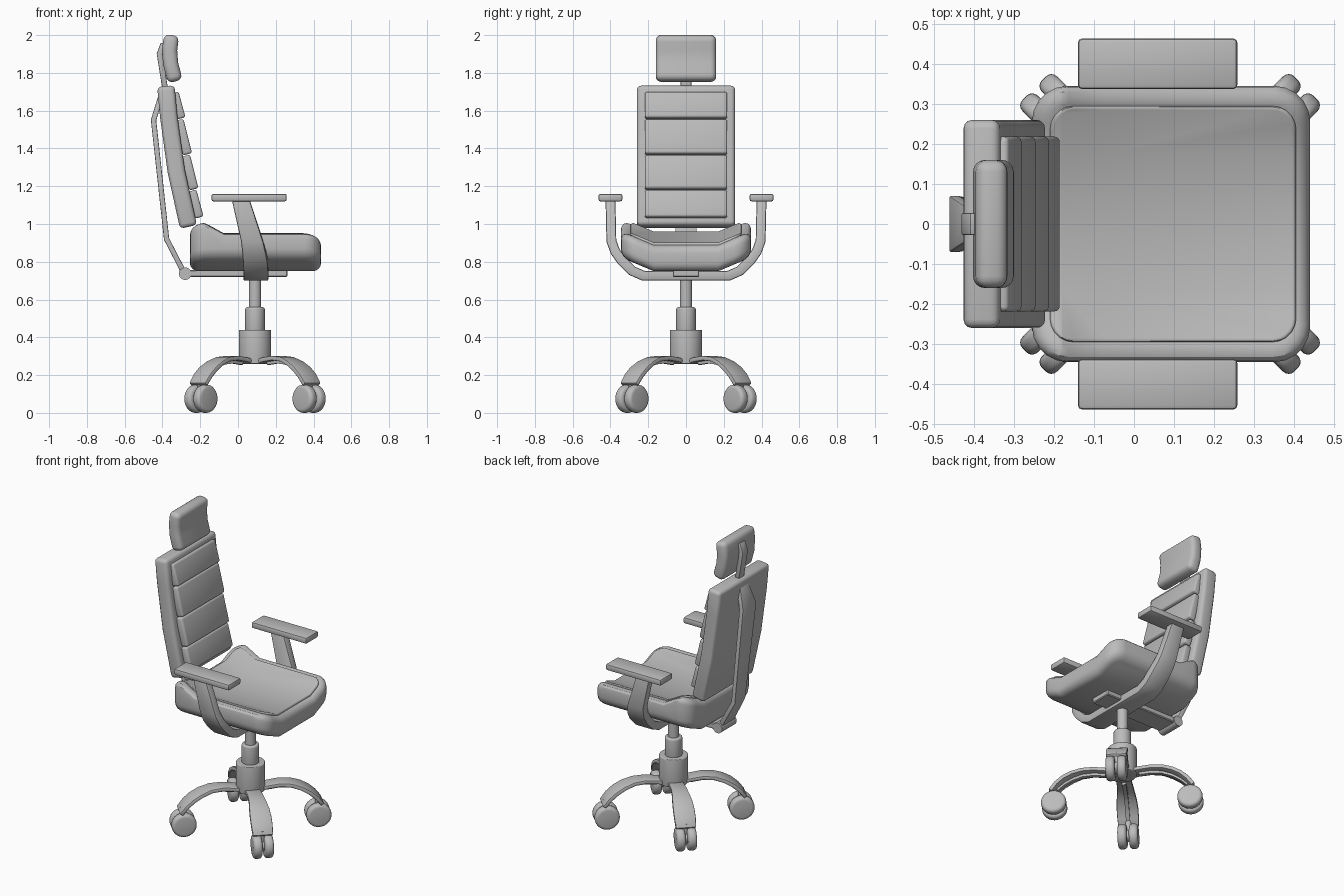
import bpy, bmesh, math
from mathutils import Vector, Matrix

if "Cube" in bpy.data.objects:
    bpy.data.objects.remove(bpy.data.objects["Cube"], do_unlink=True)

GREY = (0.5, 0.5, 0.5, 1)
grey = bpy.data.materials.new("plain_grey")
grey.use_nodes = True
grey.diffuse_color = GREY
grey.node_tree.nodes["Principled BSDF"].inputs["Base Color"].default_value = GREY

Y = Vector((0, 1, 0))
CX = 0.09          # x of the column and base


def round_edges(bm, size, segments=3, angle=35):
    edges = [e for e in bm.edges
             if len(e.link_faces) == 2 and e.calc_face_angle(0) > math.radians(angle)]
    bmesh.ops.bevel(bm, geom=edges, offset=size, segments=segments, profile=0.5,
                    affect='EDGES', clamp_overlap=True)


def finish(name, bm):
    bmesh.ops.recalc_face_normals(bm, faces=bm.faces)
    mesh = bpy.data.meshes.new(name)
    bm.to_mesh(mesh)
    bm.free()
    mesh.materials.append(grey)
    ob = bpy.data.objects.new(name, mesh)
    bpy.context.collection.objects.link(ob)
    bpy.ops.object.select_all(action='DESELECT')
    ob.select_set(True)
    bpy.context.view_layer.objects.active = ob
    bpy.ops.object.shade_smooth_by_angle(angle=math.radians(30))
    return ob


def ribbon(name, path, halves, thick, axis=Y, bevel=0.01, segments=2):
    """Rectangular bar swept along a planar path; axis is its width direction."""
    pts = [Vector(p) for p in path]
    n = len(pts)
    halves = halves if isinstance(halves, list) else [halves] * n
    bm = bmesh.new()
    rings = []
    for i, p in enumerate(pts):
        before = (p - pts[i - 1]).normalized() if i else None
        after = (pts[i + 1] - p).normalized() if i < n - 1 else None
        t = ((before or after) + (after or before)).normalized()
        nrm = t.cross(axis).normalized() * thick / 2
        if before and after:
            nrm /= t.dot(after)
        w = axis * halves[i]
        rings.append([bm.verts.new(p + v) for v in (w + nrm, w - nrm, -w - nrm, -w + nrm)])
    for a, b in zip(rings, rings[1:]):
        for k in range(4):
            bm.faces.new((a[k], a[(k + 1) % 4], b[(k + 1) % 4], b[k]))
    bm.faces.new(rings[0])
    bm.faces.new(rings[-1])
    bmesh.ops.recalc_face_normals(bm, faces=bm.faces)
    if bevel:
        round_edges(bm, bevel, segments)
    return finish(name, bm)


def box(lo, hi):
    lo, hi = Vector(lo), Vector(hi)
    bm = bmesh.new()
    bmesh.ops.create_cube(bm, size=1, matrix=Matrix.Translation((lo + hi) / 2)
                          @ Matrix.Diagonal((*(hi - lo), 1)))
    return bm


def cylinder(name, centre, r, depth, axis=(0, 0, 1), bevel=0.0):
    bm = bmesh.new()
    turn = Vector((0, 0, 1)).rotation_difference(Vector(axis)).to_matrix().to_4x4()
    bmesh.ops.create_cone(bm, cap_ends=True, segments=32, radius1=r, radius2=r, depth=depth,
                          matrix=Matrix.Translation(centre) @ turn)
    if bevel:
        round_edges(bm, bevel, 4, 50)
    return finish(name, bm)


def cushion(name, lo, hi, corner, edge):
    """Rounded slab, folded up at both sides and at the back."""
    bm = box(lo, hi)
    upright = [e for e in bm.edges if abs((e.verts[0].co - e.verts[1].co).z) > 0.001]
    bmesh.ops.bevel(bm, geom=upright, offset=corner, segments=5, profile=0.5, affect='EDGES')
    round_edges(bm, edge, 4, 50)
    for co, no in (((0, 0.17, 0), Y), ((0, -0.17, 0), Y), ((-0.075, 0, 0), (1, 0, 0)),
                   ((-0.18, 0, 0), (1, 0, 0))):
        bmesh.ops.bisect_plane(bm, geom=bm.verts[:] + bm.edges[:] + bm.faces[:],
                               plane_co=co, plane_no=no)
    for v in bm.verts:
        x, y, z = v.co
        v.co.z += max(0, abs(y) - 0.17) * 0.42
        if z > 0.82:
            v.co.z += min(max(0, -0.075 - x), 0.105) * 0.55
    return finish(name, bm)


# Seat
cushion("seat_body", (-0.255, -0.345, 0.75), (0.44, 0.345, 0.89), 0.09, 0.045)
cushion("seat_pad", (-0.21, -0.295, 0.87), (0.405, 0.295, 0.902), 0.06, 0.01)

# Backrest shell and its four front panels
ribbon("backrest_shell", [(-0.382, 0, 1.73), (-0.367, 0, 1.57), (-0.327, 0, 1.28), (-0.262, 0, 0.985)],
       0.26, 0.092, bevel=0.022, segments=3)
joints = [1.7, 1.555, 1.365, 1.18, 1.03]


def panel_x(z):
    return -0.212 - (z - 1.03) * 0.182


for i, (top, low) in enumerate(zip(joints, joints[1:])):
    a, b = top - 0.004, low + 0.004
    ribbon(f"backrest_panel_{i + 1}", [(panel_x(a) - 0.006, 0, a), (panel_x(b) + 0.006, 0, b)],
           0.218, 0.05, bevel=0.012, segments=3)

# Spine, pivot and carrier under the seat
ribbon("spine", [(-0.395, 0, 1.72), (-0.447, 0, 1.55), (-0.378, 0, 0.92), (-0.285, 0, 0.74)],
       [0.035, 0.07, 0.055, 0.065], 0.028, bevel=0.005)
cylinder("spine_pivot", (-0.28, 0, 0.737), 0.033, 0.15, Y)
carrier = box((-0.28, -0.07, 0.72), (0.262, 0.07, 0.756))
round_edges(carrier, 0.005, 1)
finish("seat_carrier", carrier)

# Headrest and its bracket
ribbon("headrest", [(-0.352, 0, 2.0), (-0.362, 0, 1.92), (-0.357, 0, 1.85), (-0.332, 0, 1.755)],
       0.16, 0.08, bevel=0.03, segments=4)
ribbon("headrest_bracket", [(-0.38, 0, 1.68), (-0.415, 0, 1.9), (-0.395, 0, 1.955)],
       0.028, 0.03, bevel=0.005)

# Arm frame: a flat bar that leans back as it rises, mirrored left and right
half_loop = [(0.095, 0.225, 0.726), (0.095, 0.285, 0.752), (0.092, 0.342, 0.808),
             (0.085, 0.375, 0.855), (0.075, 0.395, 0.91), (0.014, 0.4, 1.13)]
widths = [0.066, 0.066, 0.065, 0.062, 0.058, 0.047]
loop = [(x, -y, z) for x, y, z in reversed(half_loop)] + half_loop
ribbon("arm_frame", loop, widths[::-1] + widths, 0.052, Vector((1, 0, 0)), 0.008)
for side, name in ((1, "left"), (-1, "right")):
    mid = side * 0.4
    bm = box((-0.14, mid - 0.063, 1.12), (0.258, mid + 0.063, 1.16))
    round_edges(bm, 0.01, 2)
    finish(f"{name}_arm_pad", bm)

# Gas column
cylinder("column_hub", (CX, 0, 0.35), 0.086, 0.18, bevel=0.005)
cylinder("column_sleeve", (CX, 0, 0.495), 0.052, 0.13, bevel=0.012)
cylinder("column_rod", (CX, 0, 0.64), 0.033, 0.18)

# Four curved legs on the diagonals, each with a twin caster
arch = [(0.04, 0.27), (0.1, 0.282), (0.17, 0.29), (0.24, 0.284), (0.3, 0.262),
        (0.35, 0.232), (0.39, 0.196), (0.425, 0.15)]
spread = [0.045, 0.045, 0.047, 0.052, 0.06, 0.064, 0.064, 0.06]
for i in range(4):
    a = math.radians(45 + 90 * i)
    out = Vector((math.cos(a), math.sin(a), 0))
    side = Vector((-out.y, out.x, 0))

    def at(r, z, s=0.0):
        return Vector((CX, 0, z)) + out * r + side * s

    ribbon(f"leg_{i + 1}", [at(r, z) for r, z in arch], spread, 0.024, side, 0.006)
    ribbon(f"leg_rib_{i + 1}", [at(r, z - 0.018) for r, z in arch[1:-1]], 0.012, 0.02, side, 0)
    cylinder(f"caster_stem_{i + 1}", at(0.405, 0.125), 0.018, 0.1)
    cylinder(f"caster_axle_{i + 1}", at(0.405, 0.079), 0.035, 0.06, side)
    for s in (-1, 1):
        cylinder(f"caster_wheel_{i + 1}_{'inner' if s < 0 else 'outer'}",
                 at(0.405, 0.075, s * 0.034), 0.075, 0.054, side, 0.02)
